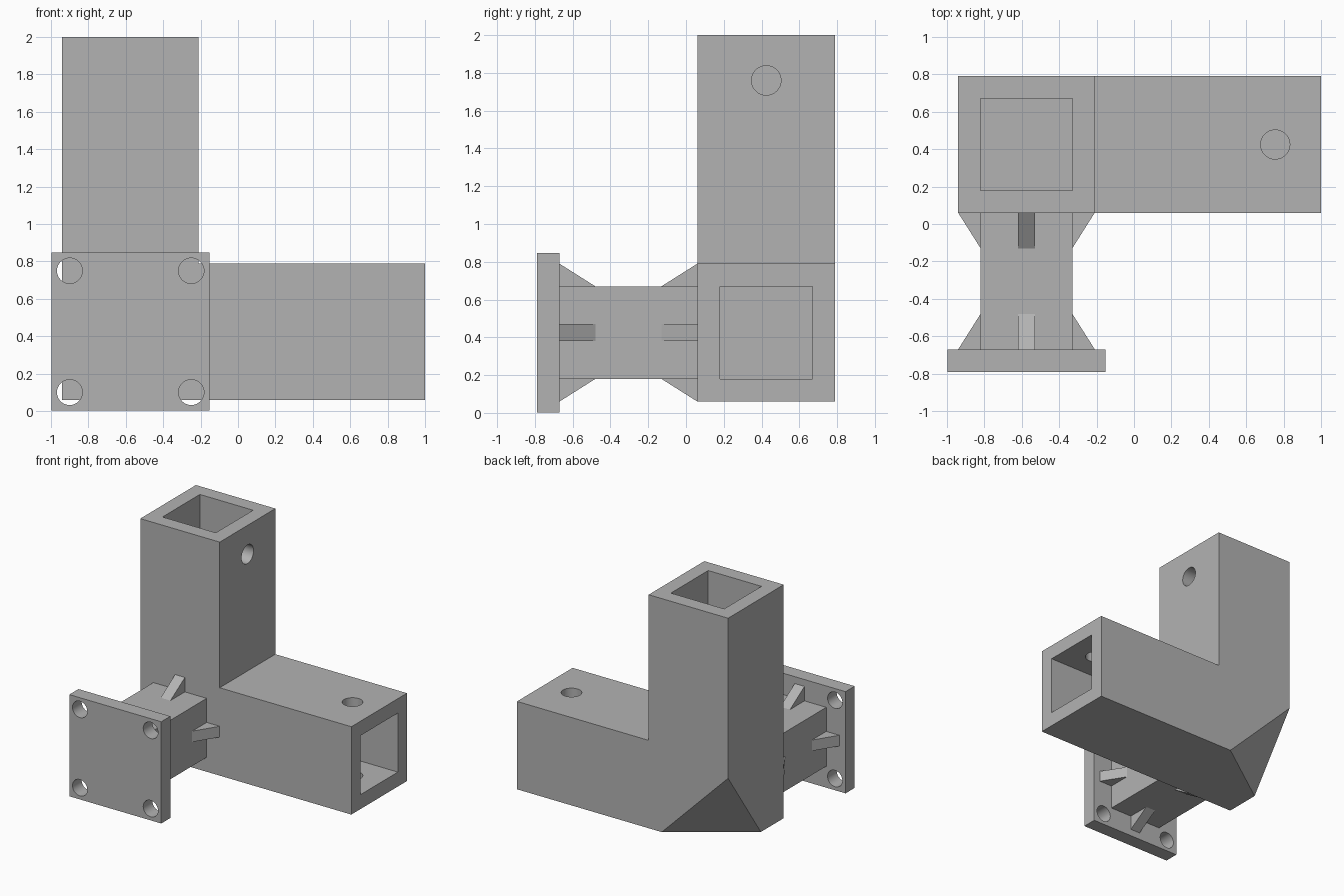
import bpy, bmesh, math
from mathutils import Vector, Matrix

cube = bpy.data.objects.get("Cube")
if cube:
    bpy.data.objects.remove(cube, do_unlink=True)

grey = bpy.data.materials.new("plain grey")
grey.use_nodes = True
colour = (0.45, 0.45, 0.45, 1)
grey.diffuse_color = colour
grey.node_tree.nodes["Principled BSDF"].inputs["Base Color"].default_value = colour

# Shared dimensions
LEFT, FRONT, BASE = -0.94, 0.06, 0.06      # tube block corner
SIDE, WALL = 0.73, 0.12                    # outer tube width, wall thickness
CX, CY, CZ = LEFT + SIDE / 2, FRONT + SIDE / 2, BASE + SIDE / 2
BORE = SIDE / 2 - WALL
PLATE_FRONT, PLATE_BACK = -0.79, -0.67


def finish(name, bm):
    bmesh.ops.recalc_face_normals(bm, faces=bm.faces)
    mesh = bpy.data.meshes.new(name)
    bm.to_mesh(mesh)
    bm.free()
    mesh.materials.append(grey)
    obj = bpy.data.objects.new(name, mesh)
    bpy.context.collection.objects.link(obj)
    return obj


def box(name, low, high):
    low, high = Vector(low), Vector(high)
    bm = bmesh.new()
    place = Matrix.Translation((low + high) / 2) @ Matrix.Diagonal((*(high - low), 1))
    bmesh.ops.create_cube(bm, size=1, matrix=place)
    return finish(name, bm)


def drill(name, start, end, radius):
    start, end = Vector(start), Vector(end)
    turn = (end - start).to_track_quat("Z", "Y").to_matrix().to_4x4()
    bm = bmesh.new()
    bmesh.ops.create_cone(bm, cap_ends=True, segments=48, radius1=radius, radius2=radius,
                          depth=(end - start).length,
                          matrix=Matrix.Translation((start + end) / 2) @ turn)
    return finish(name, bm)


def prism(name, points, depth):
    bm = bmesh.new()
    face = bm.faces.new([bm.verts.new(p) for p in points])
    grown = bmesh.ops.extrude_face_region(bm, geom=[face])["geom"]
    bmesh.ops.translate(bm, vec=depth,
                        verts=[v for v in grown if isinstance(v, bmesh.types.BMVert)])
    return finish(name, bm)


def cut(obj, cutters):
    bpy.context.view_layer.objects.active = obj
    for cutter in cutters:
        mod = obj.modifiers.new("cut", "BOOLEAN")
        mod.operation, mod.solver, mod.object = "DIFFERENCE", "EXACT", cutter
        bpy.ops.object.modifier_apply(modifier=mod.name)
        bpy.data.objects.remove(cutter, do_unlink=True)


def smooth(obj):
    bpy.ops.object.select_all(action="DESELECT")
    obj.select_set(True)
    bpy.context.view_layer.objects.active = obj
    bpy.ops.object.shade_smooth_by_angle(angle=math.radians(30))


# L-shaped tube body
right, top = LEFT + SIDE, BASE + SIDE
outline = [(LEFT, BASE), (1, BASE), (1, top), (right, top), (right, 2), (LEFT, 2)]
body = prism("tube_body", [(x, FRONT, z) for x, z in outline], (0, SIDE, 0))

# Sliced lower back corner
back = FRONT + SIDE
a, b, c = Vector((-0.33, back, BASE)), Vector((LEFT, 0.36, BASE)), Vector((LEFT, back, 0.67))
normal = (b - a).cross(c - a)
if normal.dot(Vector((LEFT, back, BASE)) - a) < 0:
    normal.negate()
bm = bmesh.new()
bm.from_mesh(body.data)
bmesh.ops.bisect_plane(bm, geom=bm.verts[:] + bm.edges[:] + bm.faces[:],
                       plane_co=a, plane_no=normal, clear_outer=True)
bmesh.ops.holes_fill(bm, edges=[e for e in bm.edges if e.is_boundary])
bmesh.ops.recalc_face_normals(bm, faces=bm.faces)
bm.to_mesh(body.data)
bm.free()

# Square sockets and set-screw holes
cut(body, [
    box("column_socket", (CX - BORE, CY - BORE, top), (CX + BORE, CY + BORE, 2.1)),
    box("arm_socket", (right, CY - BORE, CZ - BORE), (1.1, CY + BORE, CZ + BORE)),
    drill("column_screw", (LEFT + WALL / 2, CY, 1.76), (0, CY, 1.76), 0.078),
    drill("arm_screw", (0.755, CY, BASE + WALL / 2), (0.755, CY, 1), 0.078),
])
smooth(body)

# Mounting plate with four bolt holes
HALF = 0.4225
plate = box("mounting_plate", (CX - HALF, PLATE_FRONT, CZ - HALF),
            (CX + HALF, PLATE_BACK, CZ + HALF))
cut(plate, [drill("bolt_hole", (CX + sx * 0.325, -0.9, CZ + sz * 0.325),
                  (CX + sx * 0.325, -0.6, CZ + sz * 0.325), 0.068)
            for sx in (-1, 1) for sz in (-1, 1)])
smooth(plate)

# Solid neck joining plate and tubes
box("neck", (CX - BORE, PLATE_BACK, CZ - BORE), (CX + BORE, FRONT, CZ + BORE))

# Triangular gussets around both ends of the neck
for end, start, step in (("plate", PLATE_BACK, 0.19), ("tube", FRONT, -0.19)):
    for turn, side in enumerate(("top", "left", "bottom", "right")):
        gusset = prism(f"{end}_gusset_{side}",
                       [(-0.045, start, BORE), (-0.045, start, SIDE / 2),
                        (-0.045, start + step, BORE)], (0.09, 0, 0))
        gusset.data.transform(Matrix.Translation((CX, 0, CZ))
                              @ Matrix.Rotation(turn * math.pi / 2, 4, "Y"))
